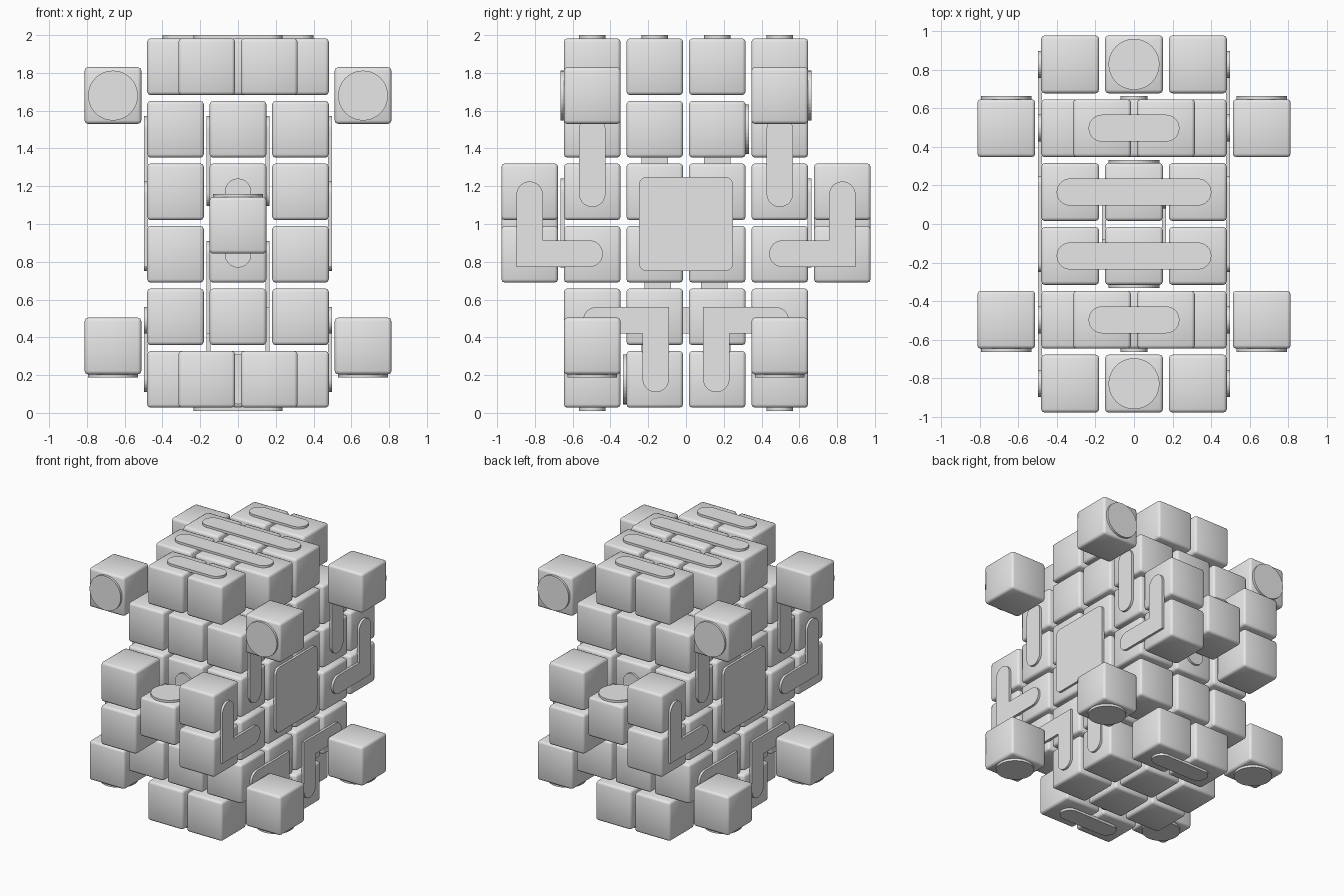
import bpy, bmesh, math
from mathutils import Vector

default = bpy.data.objects.get("Cube")
if default:
    bpy.data.objects.remove(default, do_unlink=True)

SIZE, PITCH, MID = 0.3, 0.331, 1.005
HALF = SIZE / 2
THICK, WIDTH, DISC = 0.017, 0.07, 0.132

grey = bpy.data.materials.new("light_grey")
grey.use_nodes = True
grey.diffuse_color = (0.8, 0.8, 0.8, 1)
grey.node_tree.nodes["Principled BSDF"].inputs["Base Color"].default_value = (0.8, 0.8, 0.8, 1)


def add_object(name, mesh, loc=(0, 0, 0)):
    ob = bpy.data.objects.new(name, mesh)
    ob.location = loc
    bpy.context.collection.objects.link(ob)
    return ob


# Shared rounded block mesh
bm = bmesh.new()
bmesh.ops.create_cube(bm, size=SIZE)
bmesh.ops.bevel(bm, geom=bm.edges[:], offset=0.018, segments=2, profile=0.5, affect='EDGES')
block_mesh = bpy.data.meshes.new("block")
for f in bm.faces:
    f.smooth = True
bm.to_mesh(block_mesh)
bm.free()
block_mesh.materials.append(grey)


def block(name, x, y, z):
    add_object(name, block_mesh, (x, y, z))


def arc(c, r, start, sweep, n=16):
    return [c + r * Vector((math.cos(start + sweep * i / n), math.sin(start + sweep * i / n)))
            for i in range(n + 1)]


def ribbon(points, r=WIDTH):
    """Outline of a path with round ends and mitred corners."""
    pts = [Vector(p) for p in points]
    out = []
    for path in (pts, pts[::-1]):
        for a, b, c in zip(path, path[1:], path[2:]):
            d1, d2 = (b - a).normalized(), (c - b).normalized()
            n1, n2 = Vector((d1.y, -d1.x)), Vector((d2.y, -d2.x))
            out.append(b + (n1 + n2) * r / (1 + n1.dot(n2)))
        d = path[-1] - path[-2]
        out += arc(path[-1], r, math.atan2(d.y, d.x) - math.pi / 2, math.pi)
    return out


def disc(u, v):
    return arc(Vector((u, v)), DISC, 0, 2 * math.pi, 40)[:-1]


def rounded_square(u, v, half, r):
    out = []
    for i, (su, sv) in enumerate(((1, 1), (-1, 1), (-1, -1), (1, -1))):
        corner = Vector((u + su * (half - r), v + sv * (half - r)))
        out += arc(corner, r, i * math.pi / 2, math.pi / 2, 6)
    return out


def plate(name, outline, axis, face, side):
    """Flat plate standing out of the plane axis = face towards side."""
    bm = bmesh.new()

    def place(p, d):
        co = [p.x, p.y]
        co.insert(axis, d)
        return bm.verts.new(co)

    low = [place(p, face - side * 0.004) for p in outline]
    high = [place(p, face + side * THICK) for p in outline]
    bm.faces.new(low)
    bm.faces.new(high)
    n = len(low)
    for i in range(n):
        j = (i + 1) % n
        bm.faces.new((low[i], low[j], high[j], high[i]))
    bmesh.ops.recalc_face_normals(bm, faces=bm.faces[:])
    mesh = bpy.data.meshes.new(name)
    bm.to_mesh(mesh)
    bm.free()
    mesh.materials.append(grey)
    add_object(name, mesh)


rows = [MID + PITCH * k for k in (-2.5, -1.5, -0.5, 0.5, 1.5, 2.5)]
near, far, outer = PITCH * 0.5, PITCH * 1.5, PITCH * 2.5
columns = (-PITCH, 0, PITCH)

# Core stack
for z in rows[1:5]:
    for y in (-far, -near, near, far):
        for x in columns:
            block("core_block", x, y, z)

# Top and bottom layers: triples inside, offset pairs outside
for z, name in ((rows[0], "bottom"), (rows[5], "top")):
    for s in (-1, 1):
        for x in columns:
            block(name + "_block", x, s * near, z)
        for x in (-near, near):
            block(name + "_edge_block", x, s * far, z)

TOP, BOTTOM = rows[5] + HALF, rows[0] - HALF
SIDE = PITCH + HALF
CENTRE_Z, HIGH_Z, LOW_Z = 0.993, 1.68, 0.354

for s, end in ((-1, "front"), (1, "back")):
    # Front and back blocks with a capped centre block
    for x in (-PITCH, PITCH):
        for z in rows[2:4]:
            block(end + "_block", x, s * outer, z)
    block(end + "_centre_block", 0, s * outer, CENTRE_Z)
    plate(end + "_centre_disc", disc(0, s * outer), 2, CENTRE_Z + HALF, 1)
    plate(end + "_strip", ribbon([(0, rows[2]), (0, rows[3])]), 1, s * (far + HALF), s)

    # Corner blocks with discs
    for x, hand in ((-2 * PITCH, "right"), (2 * PITCH, "left")):
        name = end + "_" + hand
        block(name + "_upper_corner", x, s * far, HIGH_Z)
        block(name + "_lower_corner", x, s * far, LOW_Z)
        plate(name + "_upper_disc", disc(x, HIGH_Z), 1, s * (far + HALF), s)
        plate(name + "_lower_disc", disc(x, s * far), 2, LOW_Z - HALF, -1)

    # Strips on top and underneath
    plate(end + "_top_edge_strip", ribbon([(-near, s * far), (near, s * far)]), 2, TOP, 1)
    plate(end + "_top_strip", ribbon([(-PITCH, s * near), (PITCH, s * near)]), 2, TOP, 1)
    plate(end + "_bottom_strip", ribbon([(-near, s * far), (near, s * far)]), 2, BOTTOM, -1)

# Plates on both sides
for side, hand in ((-1, "right"), (1, "left")):
    plate(hand + "_square", rounded_square(0, 1.0, 0.25, 0.045), 0, side * SIDE, side)
    for s, end in ((-1, "front"), (1, "back")):
        name = hand + "_" + end
        paths = {
            "_upper_strip": [(far, 1.16), (far, rows[4])],
            "_angle_strip": [(outer, 1.155), (outer, 0.843), (0.51, 0.843)],
            "_lower_strip": [(0.475, 0.49), (0.16, 0.49), (0.16, 0.18)],
        }
        for suffix, path in paths.items():
            plate(name + suffix, ribbon([(s * u, v) for u, v in path]), 0, side * SIDE, side)

    # Hidden strips on the middle slice
    inner = {
        "_inner_upper_strip": [(-near, 1.165), (-near, rows[4])],
        "_inner_lower_strip": [(0.15, rows[2]), (0.15, 0.49), (-near, 0.49), (-near, 0.3)],
    }
    for suffix, path in inner.items():
        plate(hand + suffix, ribbon([(side * u, v) for u, v in path]), 0, side * HALF, side)

# Inner discs in the gaps
plate("inner_back_disc", disc(0, rows[4]), 1, near + HALF, 1)
plate("inner_front_disc", disc(0, rows[0]), 1, -near - HALF, -1)
